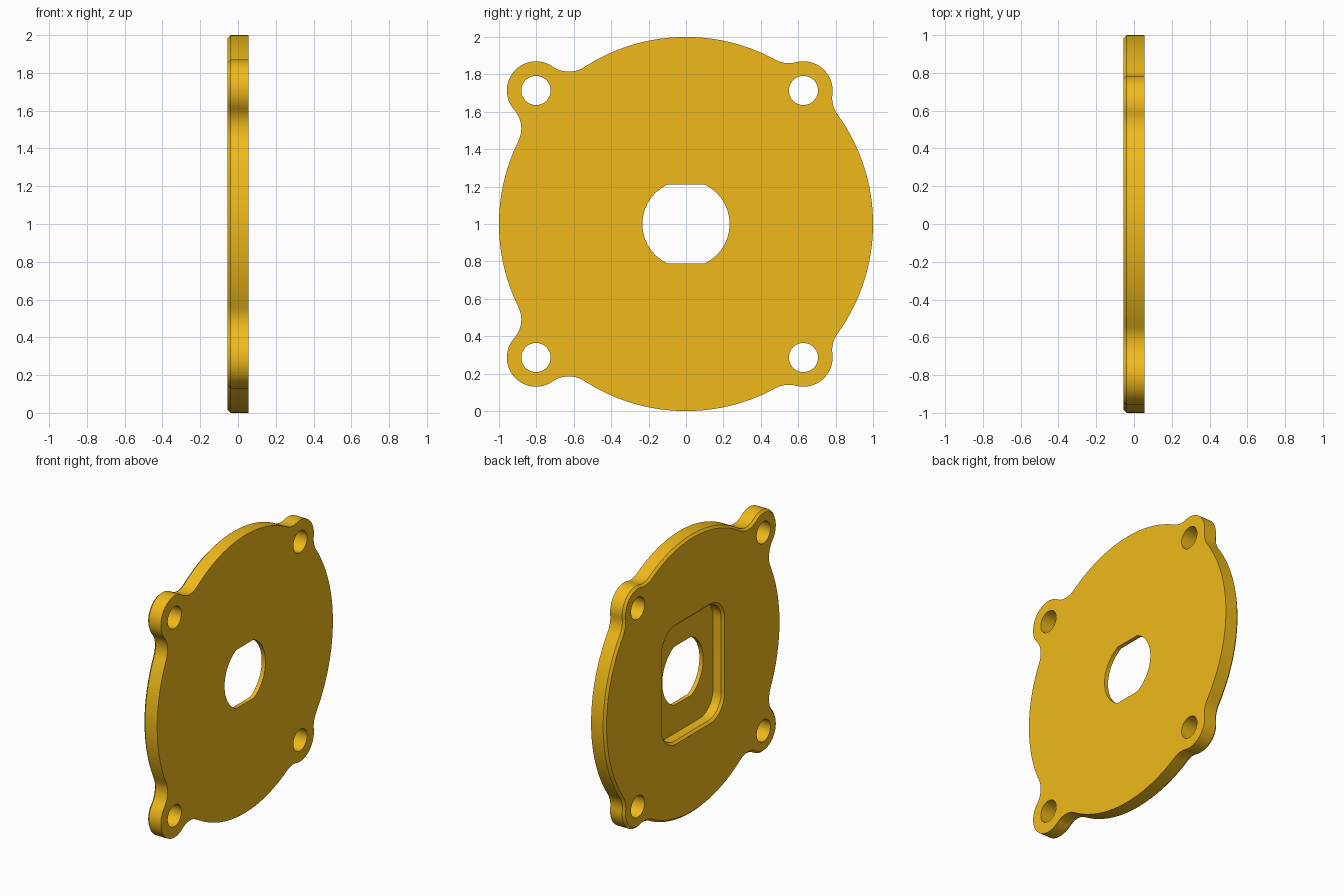
import bpy, bmesh
from math import atan2, acos, asin, hypot, cos, sin, pi, radians

if "Cube" in bpy.data.objects:
    bpy.data.objects.remove(bpy.data.objects["Cube"])

H = 0.056                     # half thickness
C = 0.016                     # chamfer
R, EAR_R, FIL = 1.0, 0.156, 0.15
EARS = [(0.628, 0.714), (-0.802, 0.714), (-0.802, -0.714), (0.628, -0.714)]
FLOOR = 0.026                 # x of the pocket floor


def arc(cx, cy, r, a0, a1, n, ccw=True, end=False):
    span = (a1 - a0) % (2 * pi) if ccw else -((a0 - a1) % (2 * pi))
    return [(cx + r * cos(a0 + span * i / n), cy + r * sin(a0 + span * i / n))
            for i in range(n + (1 if end else 0))]


# Disc with four filleted ears, inset by c
def outline(c):
    info = []
    for ex, ey in EARS:
        a, d = atan2(ey, ex), hypot(ex, ey)
        k, e = R + FIL, EAR_R + FIL
        info.append((ex, ey, a, acos((k * k + d * d - e * e) / (2 * k * d))))
    pts = []
    for i, (ex, ey, a, dl) in enumerate(info):
        pa = info[i - 1][2] + info[i - 1][3]
        b0, b1 = a - dl, a + dl
        f0 = ((R + FIL) * cos(b0), (R + FIL) * sin(b0))
        f1 = ((R + FIL) * cos(b1), (R + FIL) * sin(b1))
        t0 = atan2(f0[1] - ey, f0[0] - ex)
        t1 = atan2(f1[1] - ey, f1[0] - ex)
        pts += arc(0, 0, R - c, pa, b0, 32)
        pts += arc(*f0, FIL + c, b0 + pi, t0 + pi, 10, ccw=False)
        pts += arc(ex, ey, EAR_R - c, t0, t1, 28)
        pts += arc(*f1, FIL + c, t1 + pi, b1 + pi, 10, ccw=False)
    return pts


def rounded_rect(w, h, r):
    pts = []
    for i, (sx, sy) in enumerate([(1, 1), (-1, 1), (-1, -1), (1, -1)]):
        pts += arc(sx * (w - r), sy * (h - r), r, i * pi / 2, (i + 1) * pi / 2, 10, end=True)
    return pts


def double_d(r, flat):
    t = asin(flat / r)
    return arc(0, 0, r, -t, t, 24, end=True) + arc(0, 0, r, pi - t, pi + t, 24, end=True)


bm = bmesh.new()


# Closed edge loop in the plane at x
def ring(pts, x):
    vs = [bm.verts.new((x, y, z + 1)) for y, z in pts]
    es = [bm.edges.new((vs[i], vs[(i + 1) % len(vs)])) for i in range(len(vs))]
    return vs, es


def walls(*rings):
    for (a, _), (b, _) in zip(rings, rings[1:]):
        n = len(a)
        for i in range(n):
            j = (i + 1) % n
            bm.faces.new((a[i], a[j], b[j], b[i]))


def cap(rings):
    bmesh.ops.triangle_fill(bm, use_beauty=True, use_dissolve=False,
                            edges=[e for r in rings for e in r[1]], normal=(1, 0, 0))


# Outer rim, chamfered on the -x side
rim = [ring(outline(0), H), ring(outline(0), C - H), ring(outline(C), -H)]
# Recess, chamfered at its mouth
recess = [ring(rounded_rect(0.36, 0.43, 0.165), -H),
          ring(rounded_rect(0.36 - C, 0.43 - C, 0.165 - C), C - H),
          ring(rounded_rect(0.36 - C, 0.43 - C, 0.165 - C), FLOOR)]
# Double-flat centre opening
slot = [ring(double_d(0.233, 0.211), FLOOR), ring(double_d(0.233, 0.211), H)]
# Bolt holes
holes = []
for ey, ez in EARS:
    p = arc(ey, ez, 0.078, 0, 2 * pi - 1e-9, 40)
    holes.append([ring(p, -H), ring(p, H)])

# Flat faces first, then the walls between the loops
cap([rim[0], slot[1]] + [h[1] for h in holes])
cap([rim[2], recess[0]] + [h[0] for h in holes])
cap([recess[2], slot[0]])
for group in [rim, recess, slot] + holes:
    walls(*group)
bmesh.ops.recalc_face_normals(bm, faces=bm.faces[:])

mesh = bpy.data.meshes.new("cover_plate")
bm.to_mesh(mesh)
bm.free()
plate = bpy.data.objects.new("cover_plate", mesh)
bpy.context.collection.objects.link(plate)

mat = bpy.data.materials.new("yellow")
mat.diffuse_color = (0.87, 0.49, 0.01, 1)
mat.use_nodes = True
mat.node_tree.nodes["Principled BSDF"].inputs["Base Color"].default_value = mat.diffuse_color
mesh.materials.append(mat)

bpy.context.view_layer.objects.active = plate
plate.select_set(True)
bpy.ops.object.shade_smooth_by_angle(angle=radians(30))
